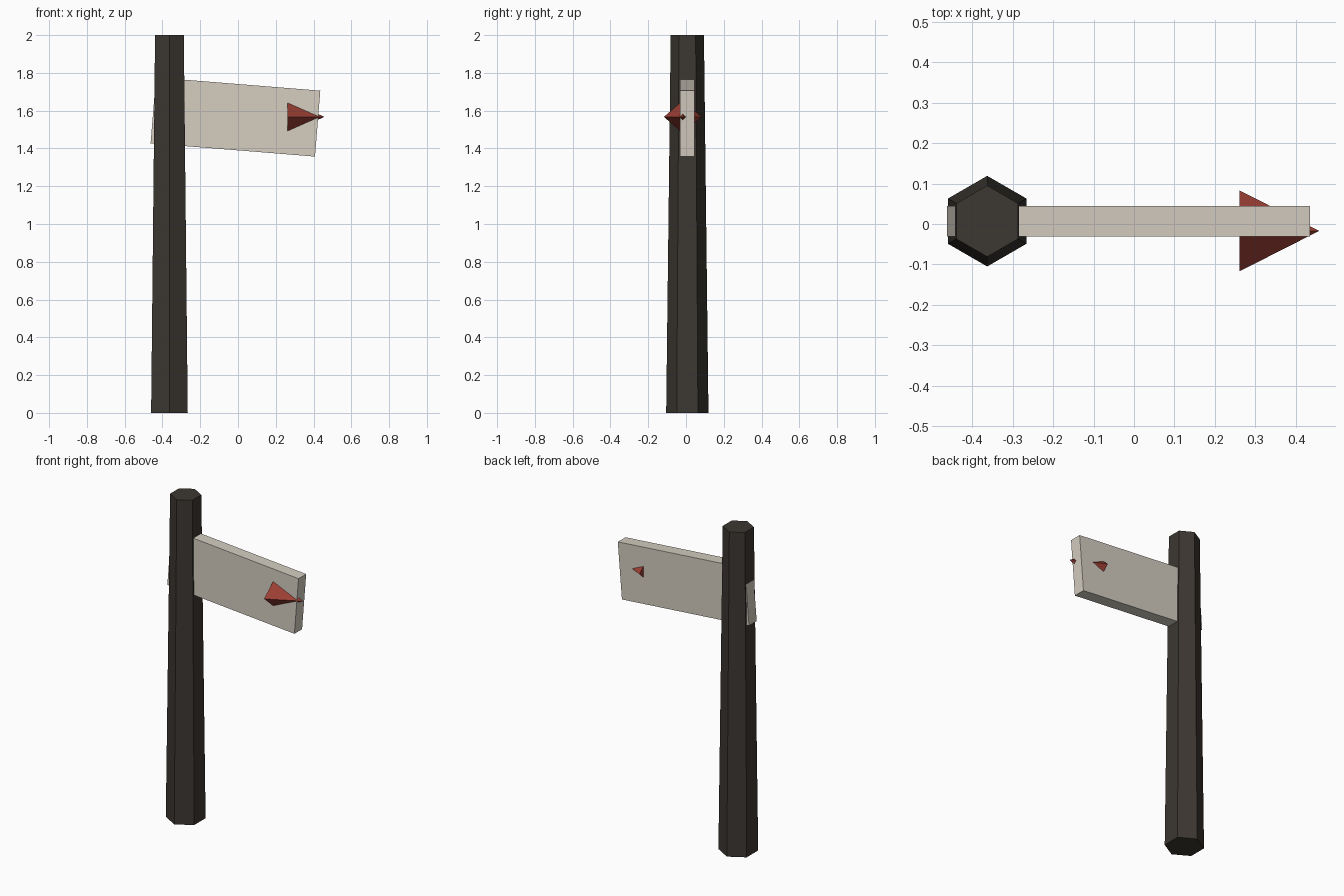
import bpy
from math import radians

if "Cube" in bpy.data.objects:
    bpy.data.objects.remove(bpy.data.objects["Cube"])


def paint(obj, name, rgb):
    obj.name = name
    mat = bpy.data.materials.new(name + "_paint")
    mat.diffuse_color = (*rgb, 1.0)
    mat.use_nodes = True
    mat.node_tree.nodes["Principled BSDF"].inputs["Base Color"].default_value = mat.diffuse_color
    obj.data.materials.append(mat)


# Tapered six-sided post, corners facing front and back
bpy.ops.mesh.primitive_cone_add(vertices=6, radius1=0.112, radius2=0.088, depth=2.0,
                                location=(-0.363, 0.007, 1.0))
paint(bpy.context.object, "post", (0.045, 0.038, 0.031))

# Slightly drooping sign board that passes through the post
bpy.ops.mesh.primitive_cube_add(size=1, location=(-0.0135, 0.007, 1.5665),
                                rotation=(0, radians(4.6), 0))
board = bpy.context.object
board.scale = (0.873, 0.075, 0.35)
paint(board, "sign_board", (0.66, 0.61, 0.53))

# Four-sided arrow point pushed through the board end, pointing along +x
bpy.ops.mesh.primitive_cone_add(vertices=4, radius1=0.1, radius2=0, depth=0.197,
                                location=(0.3595, -0.017, 1.567),
                                rotation=(0, radians(90), 0))
arrow = bpy.context.object
arrow.scale = (0.87, 1, 1)
paint(arrow, "arrow_point", (0.33, 0.05, 0.035))
